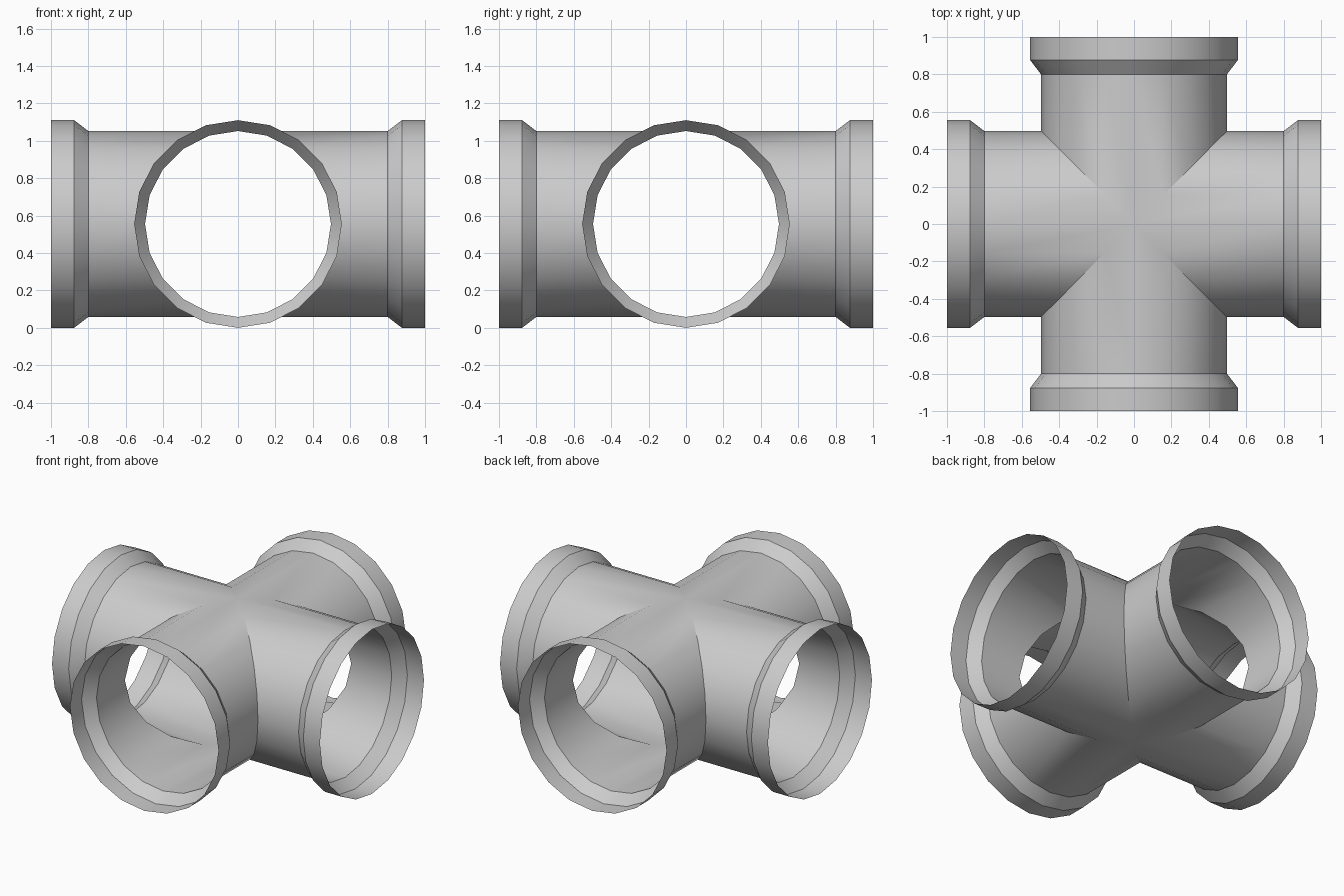
import bpy, bmesh
from math import sin, cos, pi
from mathutils import Matrix

if "Cube" in bpy.data.objects:
    bpy.data.objects.remove(bpy.data.objects["Cube"])

SIDES = 20
R_PIPE, R_BELL = 0.497, 0.555
CENTRE_Z = 0.555

bm = bmesh.new()


def ring(radius, x_of):
    """Ring of vertices around the x axis; x_of gives x from the local y."""
    out = []
    for i in range(SIDES):
        a = 2 * pi * i / SIDES
        y, z = radius * sin(a), radius * cos(a)
        out.append((x_of(y), y, z))
    return out


# One arm: mitred start, straight pipe, flared shoulder, open collar
arm = [ring(R_PIPE, abs),
       ring(R_PIPE, lambda y: 0.80),
       ring(R_BELL, lambda y: 0.876),
       ring(R_BELL, lambda y: 1.0)]

# Four arms around the vertical axis
for k in range(4):
    rot = Matrix.Translation((0, 0, CENTRE_Z)) @ Matrix.Rotation(k * pi / 2, 4, 'Z')
    loops = [[bm.verts.new(rot @ Matrix.Translation(p).translation) for p in r] for r in arm]
    for a, b in zip(loops, loops[1:]):
        for i in range(SIDES):
            j = (i + 1) % SIDES
            bm.faces.new((a[i], a[j], b[j], b[i]))

# Weld the mitre seams and face everything outward
bmesh.ops.remove_doubles(bm, verts=bm.verts, dist=1e-4)
bmesh.ops.recalc_face_normals(bm, faces=bm.faces)
top = max(bm.faces, key=lambda f: f.calc_center_median().z)
if top.normal.z < 0:
    bmesh.ops.reverse_faces(bm, faces=bm.faces)

mesh = bpy.data.meshes.new("pipe_cross")
bm.to_mesh(mesh)
bm.free()
pipe = bpy.data.objects.new("pipe_cross", mesh)
bpy.context.collection.objects.link(pipe)

# Smooth barrels, crisp collars and mitres
bpy.context.view_layer.objects.active = pipe
pipe.select_set(True)
bpy.ops.object.shade_smooth_by_angle(angle=pi / 6)
